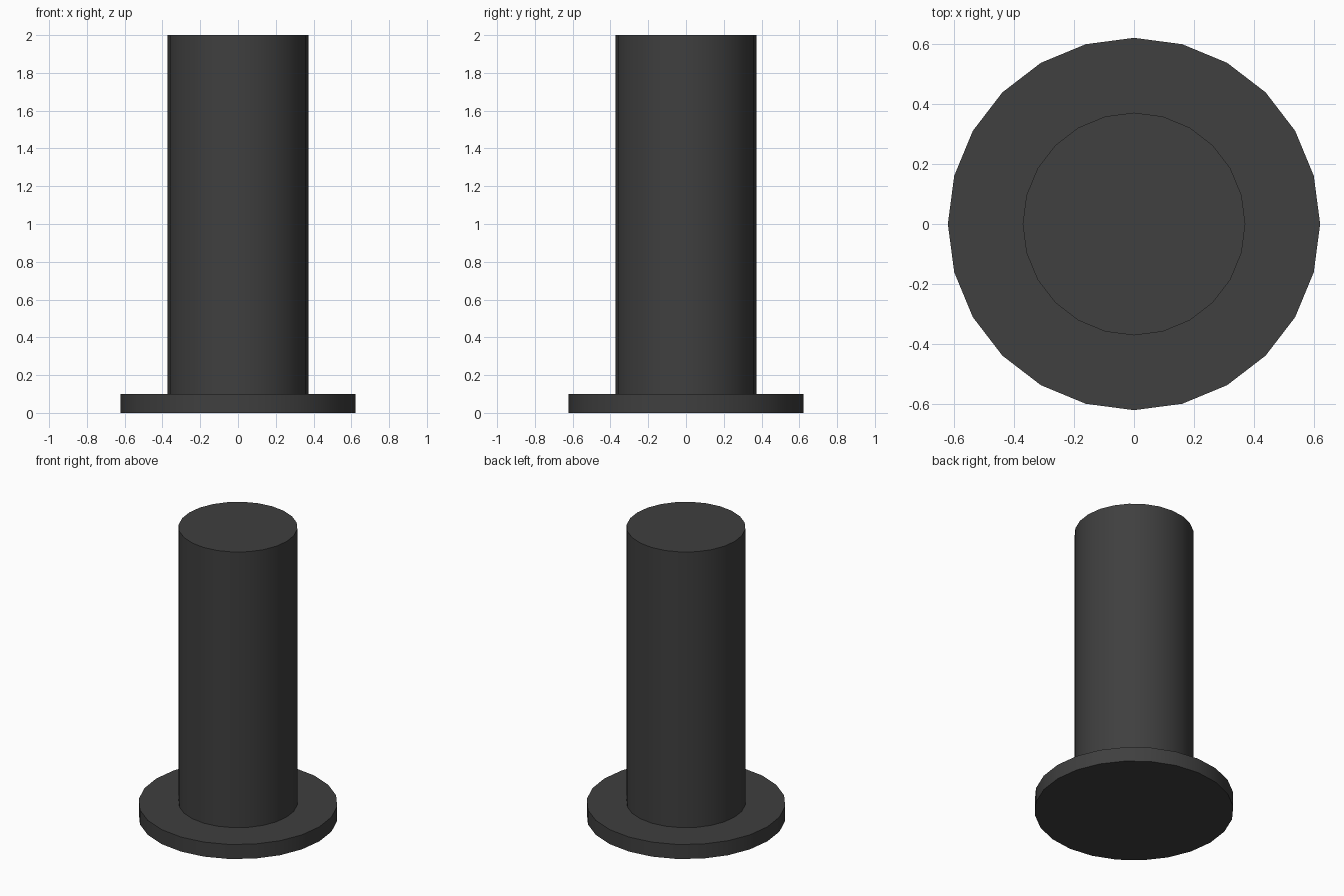
import bpy, bmesh, math

if "Cube" in bpy.data.objects:
    bpy.data.objects.remove(bpy.data.objects["Cube"])

SIDES = 24
# Outer profile from the underside up to the top: (radius, height)
PROFILE = [(0.622, 0.0), (0.622, 0.1), (0.372, 0.1), (0.372, 2.0)]

# Flanged post: one closed lathed body
bm = bmesh.new()
rings = []
for radius, z in PROFILE:
    angles = [2 * math.pi * i / SIDES for i in range(SIDES)]
    rings.append([bm.verts.new((radius * math.cos(a), radius * math.sin(a), z)) for a in angles])

for low, high in zip(rings, rings[1:]):
    for i in range(SIDES):
        j = (i + 1) % SIDES
        bm.faces.new((low[i], low[j], high[j], high[i]))

# Flat end caps
bm.faces.new(rings[0][::-1])
bm.faces.new(rings[-1])

mesh = bpy.data.meshes.new("flanged_post")
bm.to_mesh(mesh)
bm.free()
post = bpy.data.objects.new("flanged_post", mesh)
bpy.context.collection.objects.link(post)

# Dark grey finish
dark = bpy.data.materials.new("dark_grey")
dark.diffuse_color = (0.05, 0.05, 0.05, 1)
dark.use_nodes = True
dark.node_tree.nodes["Principled BSDF"].inputs["Base Color"].default_value = dark.diffuse_color
mesh.materials.append(dark)

# Smooth round walls, crisp rims
bpy.context.view_layer.objects.active = post
post.select_set(True)
bpy.ops.object.shade_smooth_by_angle(angle=math.radians(30))
